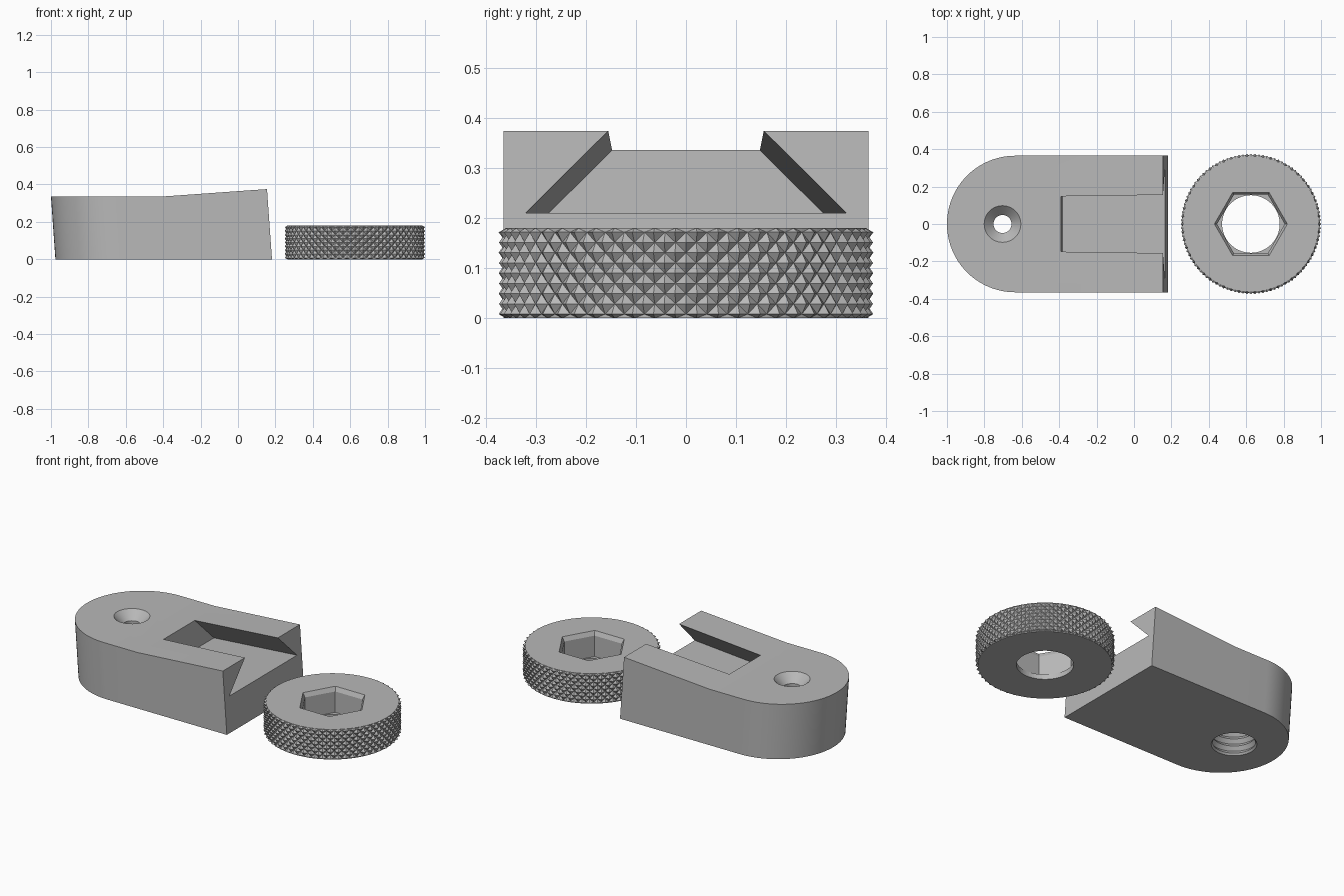
import bpy, bmesh
from math import sin, cos, pi

cube = bpy.data.objects.get("Cube")
if cube:
    bpy.data.objects.remove(cube, do_unlink=True)

grey = bpy.data.materials.new("plain_grey")
grey.use_nodes = True
grey.diffuse_color = (0.48, 0.48, 0.48, 1)
grey.node_tree.nodes["Principled BSDF"].inputs["Base Color"].default_value = (0.48, 0.48, 0.48, 1)


def finish(name, bm):
    bmesh.ops.recalc_face_normals(bm, faces=bm.faces)
    mesh = bpy.data.meshes.new(name)
    bm.to_mesh(mesh)
    bm.free()
    mesh.materials.append(grey)
    obj = bpy.data.objects.new(name, mesh)
    bpy.context.collection.objects.link(obj)
    return obj


def loft(name, rings):
    """Closed solid through rings of equal point count."""
    bm = bmesh.new()
    rows = [[bm.verts.new(p) for p in ring] for ring in rings]
    n = len(rows[0])
    for a, b in zip(rows, rows[1:]):
        for i in range(n):
            k = (i + 1) % n
            bm.faces.new((a[i], a[k], b[k], b[i]))
    bm.faces.new(rows[0])
    bm.faces.new(rows[-1])
    return finish(name, bm)


def lathe(name, profile, n, cx):
    return loft(name, [[(cx + r * cos(2 * pi * i / n), r * sin(2 * pi * i / n), z)
                        for i in range(n)] for r, z in profile])


def cut(obj, cutter):
    cutter.hide_render = True
    mod = obj.modifiers.new("cut", "BOOLEAN")
    mod.operation, mod.solver, mod.object = "DIFFERENCE", "EXACT", cutter
    bpy.context.view_layer.objects.active = obj
    bpy.ops.object.modifier_apply(modifier=mod.name)
    bpy.data.objects.remove(cutter, do_unlink=True)


# Mount body: leaning rounded block whose top rises toward the square end
LEAN, RADIUS, BREAK, END = 0.071, 0.365, -0.41, 0.155
LOW = 0.335


def slope_z(x):
    return LOW + LEAN * (x - BREAK)


arc = [(-0.635 + RADIUS * cos(a), RADIUS * sin(a))
       for a in (pi / 2 + pi * i / 48 for i in range(49))]
outline = [(END, RADIUS), (BREAK, RADIUS)] + arc + [(BREAK, -RADIUS), (END, -RADIUS)]
bm = bmesh.new()
top = [bm.verts.new((x, y, max(LOW, slope_z(x)))) for x, y in outline]
base = [bm.verts.new((v.co.x + LEAN * v.co.z, v.co.y, 0)) for v in top]
for i in range(len(top)):
    k = (i + 1) % len(top)
    bm.faces.new((top[i], top[k], base[k], base[i]))
bm.faces.new(base)
bm.faces.new(top[1:-1])
bm.faces.new((top[0], top[1], top[-2], top[-1]))
body = finish("mount_body", bm)

# Dovetail slot, parallel to the sloping top and slightly tapered
def slot_section(x, half):
    points = []
    for side, rise, width in ((-1, -0.165, half), (1, -0.165, half),
                              (1, 0.03, half - 0.195), (-1, 0.03, half - 0.195)):
        px = x - LEAN * rise
        points.append((px, side * width, slope_z(px) + rise))
    return points


cut(body, loft("slot_cutter", [slot_section(-0.39, 0.313), slot_section(0.25, 0.322)]))

# Threaded socket below, narrow bore and countersink above
thread = [(0.132 if i % 2 == 0 else 0.114, -0.011 + 0.022 * i) for i in range(11)]
cut(body, lathe("screw_hole_cutter",
                thread + [(0.048, 0.209), (0.048, 0.285), (0.098, 0.335), (0.108, 0.345)],
                48, -0.703))
bpy.ops.object.select_all(action="DESELECT")
body.select_set(True)
bpy.context.view_layer.objects.active = body
bpy.ops.object.shade_smooth_by_angle(angle=0.5)

# Knurled thumb wheel: alternating peaks and valleys give the diamond pattern
CX, COLS, ROWS, HEIGHT, PEAK, VALLEY = 0.625, 108, 8, 0.18, 0.375, 0.361
bm = bmesh.new()


def wheel_ring(z, row=None):
    ring = []
    for i in range(COLS):
        a = 2 * pi * i / COLS
        r = PEAK if row is not None and (i + row) % 2 else VALLEY
        ring.append(bm.verts.new((CX + r * cos(a), r * sin(a), z)))
    return ring


grid = [wheel_ring(0.008 + (HEIGHT - 0.016) * j / ROWS, j) for j in range(ROWS + 1)]
grid = [wheel_ring(0)] + grid + [wheel_ring(HEIGHT)]
for j, (a, b) in enumerate(zip(grid, grid[1:])):
    for i in range(COLS):
        k = (i + 1) % COLS
        # split every quad along its valley line
        if (i + j) % 2:
            bm.faces.new((a[i], a[k], b[k]))
            bm.faces.new((a[i], b[k], b[i]))
        else:
            bm.faces.new((a[i], a[k], b[i]))
            bm.faces.new((a[k], b[k], b[i]))
bm.faces.new(grid[0])
bm.faces.new(grid[-1])
wheel = finish("thumb_wheel", bm)

# Hexagonal nut pocket with a chamfered mouth, and a round through hole
cut(wheel, lathe("nut_pocket_cutter",
                 [(0.181, 0.03), (0.181, 0.155), (0.195, 0.18), (0.201, 0.19)], 6, CX))
cut(wheel, lathe("bolt_hole_cutter", [(0.154, -0.02), (0.154, 0.06)], 64, CX))
